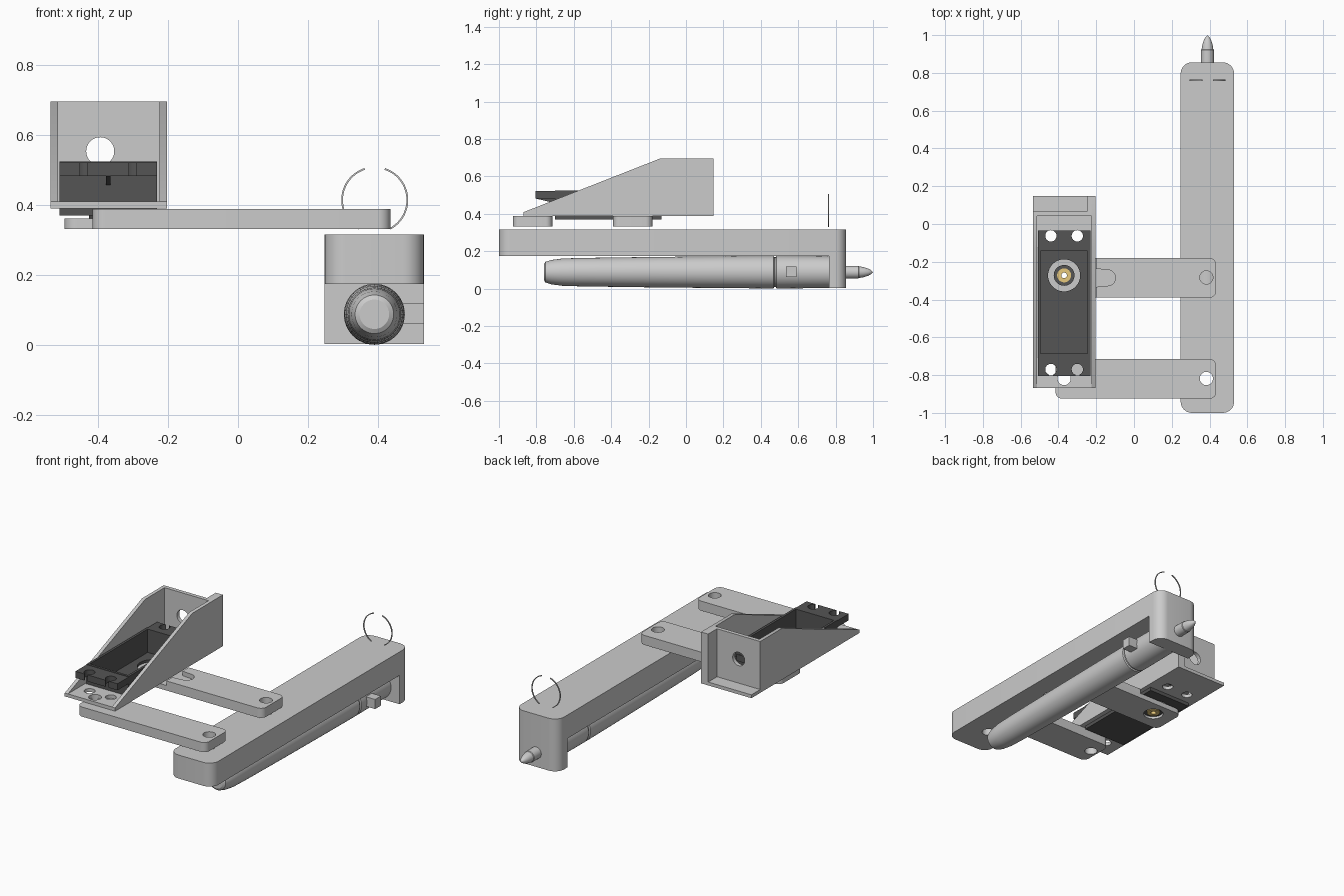
import bpy, bmesh
from math import sin, cos, pi, radians
from mathutils import Matrix, Vector

if "Cube" in bpy.data.objects:
    bpy.data.objects.remove(bpy.data.objects["Cube"])


def material(name, rgb):
    m = bpy.data.materials.new(name)
    m.diffuse_color = (*rgb, 1)
    m.use_nodes = True
    m.node_tree.nodes["Principled BSDF"].inputs["Base Color"].default_value = m.diffuse_color
    return m


DARK = material("dark_plastic", (0.09, 0.09, 0.09))
GOLD = material("brass", (0.8, 0.58, 0.2))
# Cyclic axis maps: outline drawn in xy, yz or zx, extruded along z, x or y
AXES = {
    "Z": Matrix.Identity(4),
    "X": Matrix(((0, 0, 1, 0), (1, 0, 0, 0), (0, 1, 0, 0), (0, 0, 0, 1))),
    "Y": Matrix(((0, 1, 0, 0), (0, 0, 1, 0), (1, 0, 0, 0), (0, 0, 0, 1))),
}


def add_object(name, bm, mat=None):
    bmesh.ops.remove_doubles(bm, verts=bm.verts, dist=1e-5)
    bmesh.ops.recalc_face_normals(bm, faces=bm.faces)
    me = bpy.data.meshes.new(name)
    bm.to_mesh(me)
    bm.free()
    if mat:
        me.materials.append(mat)
    ob = bpy.data.objects.new(name, me)
    bpy.context.collection.objects.link(ob)
    return ob


def plate(name, outlines, lo, hi, axis="Z", mat=None):
    """Extruded outline; any further outlines are holes."""
    cu = bpy.data.curves.new(name + "_outline", "CURVE")
    cu.dimensions = "2D"
    cu.fill_mode = "BOTH"
    cu.extrude = (hi - lo) / 2
    for pts in outlines:
        sp = cu.splines.new("POLY")
        sp.points.add(len(pts) - 1)
        for p, (a, b) in zip(sp.points, pts):
            p.co = (a, b, 0, 1)
        sp.use_cyclic_u = True
    tmp = bpy.data.objects.new(name + "_tmp", cu)
    bpy.context.collection.objects.link(tmp)
    dg = bpy.context.evaluated_depsgraph_get()
    me = bpy.data.meshes.new_from_object(tmp.evaluated_get(dg))
    bm = bmesh.new()
    bm.from_mesh(me)
    bm.transform(AXES[axis] @ Matrix.Translation((0, 0, (lo + hi) / 2)))
    bpy.data.objects.remove(tmp)
    bpy.data.curves.remove(cu)
    bpy.data.meshes.remove(me)
    return add_object(name, bm, mat)


def arc(cx, cy, r, a0, a1, n):
    return [(cx + r * cos(radians(a0 + (a1 - a0) * i / n)),
             cy + r * sin(radians(a0 + (a1 - a0) * i / n))) for i in range(n + 1)]


def circle(cx, cy, r, n=40):
    return arc(cx, cy, r, 0, 360, n)[:-1]


def rect(x0, x1, y0, y1, r=0):
    if not r:
        return [(x0, y0), (x1, y0), (x1, y1), (x0, y1)]
    return (arc(x1 - r, y1 - r, r, 0, 90, 8) + arc(x0 + r, y1 - r, r, 90, 180, 8)
            + arc(x0 + r, y0 + r, r, 180, 270, 8) + arc(x1 - r, y0 + r, r, 270, 360, 8))


def lathe(name, profile, x, z, mat=None):
    """Revolve (y, radius) points round a line along y."""
    bm = bmesh.new()
    vs = [bm.verts.new((x + r, y, z)) for y, r in profile]
    es = [bm.edges.new(p) for p in zip(vs, vs[1:])]
    bmesh.ops.spin(bm, geom=vs + es, cent=(x, 0, z), axis=(0, 1, 0),
                   angle=2 * pi, steps=48)
    return add_object(name, bm, mat)


PX, PZ = 0.389, 0.088
REAR_Y, FRONT_Y, JOINT_X, HUB_X = -0.283, -0.818, 0.383, -0.37

# Pen holder beam with its downturned end block
plate("holder_beam", [rect(0.247, 0.53, -1.0, 0.856, 0.06),
                      circle(JOINT_X, FRONT_Y, 0.035),
                      circle(JOINT_X, REAR_Y, 0.035)], 0.175, 0.315)
plate("holder_end", [[(0.247, 0.765), (0.53, 0.765)]
                     + arc(0.47, 0.796, 0.06, 0, 90, 8)
                     + arc(0.307, 0.796, 0.06, 90, 180, 8)], 0.003, 0.175)

# Pen body, cap, tip and side catch
lathe("pen_body", [(-0.76, 0), (-0.76, 0.042), (-0.752, 0.055), (-0.72, 0.065),
                   (-0.66, 0.073), (-0.56, 0.076), (-0.2, 0.081), (0.2, 0.085),
                   (0.468, 0.087), (0.472, 0.08), (0.48, 0.08), (0.484, 0.087),
                   (0.77, 0.085), (0.77, 0)], PX, PZ)
lathe("pen_tip", [(0.77, 0.034), (0.922, 0.034), (0.925, 0.031), (0.95, 0.027),
                  (0.975, 0.019), (0.99, 0.01), (1.0, 0)], PX, PZ)
plate("pen_catch", [rect(0.535, 0.59, 0.062, 0.119)], 0.455, 0.53, "X")

# Open retaining ring above the beam, two half arcs
for side, (a0, a1) in {"right": (72, -62), "left": (108, 242)}.items():
    outer = arc(0.39, 0.414, 0.0955, a0, a1, 32)
    inner = arc(0.39, 0.414, 0.0905, a1, a0, 32)
    plate("ring_" + side, [[(z, x) for x, z in outer + inner]], 0.758, 0.764, "Y")

# Front link arm
plate("front_arm", [rect(-0.415, 0.435, -0.925, -0.715, 0.035),
                    circle(JOINT_X, FRONT_Y, 0.035),
                    circle(HUB_X, FRONT_Y, 0.035)], 0.331, 0.388)

# Rear link arm: thin under the motor, thick outside, slotted for the horn
joint = circle(JOINT_X, REAR_Y, 0.035)
plate("rear_arm_base", [rect(-0.495, 0.435, -0.39, -0.18, 0.035), joint,
                        circle(HUB_X, -0.272, 0.055)], 0.331, 0.361)
plate("rear_arm_top", [[(-0.2, -0.18)] + arc(0.4, -0.215, 0.035, 90, 0, 8)
                       + arc(0.4, -0.355, 0.035, 0, -90, 8)
                       + [(-0.2, -0.39), (-0.2, -0.333)]
                       + arc(-0.14, -0.285, 0.042, -80, 80, 16)
                       + [(-0.2, -0.237)], joint], 0.361, 0.388)

# Motor bracket: floor, side walls and pierced back wall
screws = [(x, y) for x in (-0.44, -0.30) for y in (-0.77, -0.063)]
plate("bracket_floor", [rect(-0.535, -0.203, -0.868, 0.148),
                        rect(-0.51, -0.23, -0.705, -0.128),
                        circle(HUB_X, FRONT_Y, 0.035)]
      + [circle(x, y, 0.03) for x, y in screws], 0.389, 0.409)
for side, x0, x1, back in (("left", -0.535, -0.514, 0.065),
                           ("right", -0.224, -0.203, 0.148)):
    plate("bracket_wall_" + side, [[(-0.868, 0.409), (back, 0.409), (back, 0.695),
                                    (-0.14, 0.695)]], x0, x1, "X")
plate("bracket_back", [rect(0.409, 0.695, -0.514, -0.224),
                       circle(0.553, -0.393, 0.04)], 0.042, 0.065, "Y")
plate("bracket_rear_flange", [rect(-0.25, -0.224, 0.065, 0.148)], 0.409, 0.695)

# Motor case, open at the top
plate("motor_walls", [rect(-0.509, -0.231, -0.70, -0.13),
                      rect(-0.495, -0.245, -0.686, -0.144)], 0.37, 0.524, mat=DARK)
plate("motor_floor", [rect(-0.495, -0.245, -0.686, -0.144),
                      circle(HUB_X, -0.272, 0.085)], 0.37, 0.385, mat=DARK)

# Motor ears with keyhole screw slots, and the rib below each
for label, base, end, hole_y, s in (("front", -0.70, -0.805, -0.77, -1),
                                    ("rear", -0.13, -0.035, -0.063, 1)):
    pts = [(-0.231, base), (-0.231, end)]
    for cx in (-0.30, -0.44):
        keyhole = arc(cx, 0, 0.03, 70, -250, 20)
        pts += [(keyhole[0][0], end)] + [(x, hole_y + s * y) for x, y in keyhole]
        pts += [(keyhole[-1][0], end)]
    plate("motor_ear_" + label, [pts + [(-0.509, end), (-0.509, base)]],
          0.482, 0.521, mat=DARK)
    plate("motor_rib_" + label, [[(base, 0.482), (end, 0.482), (base, 0.457)]],
          -0.376, -0.364, "X", DARK)

# Output shaft and horn collar
plate("horn_collar", [circle(HUB_X, -0.272, 0.055), circle(HUB_X, -0.272, 0.037)],
      0.345, 0.376, mat=DARK)
plate("output_shaft", [circle(HUB_X, -0.272, 0.037), circle(HUB_X, -0.272, 0.015)],
      0.338, 0.382, mat=GOLD)

# Smooth the round surfaces, keep hard edges
bpy.ops.object.select_all(action="SELECT")
bpy.context.view_layer.objects.active = bpy.data.objects["holder_beam"]
bpy.ops.object.shade_smooth_by_angle(angle=radians(30))
